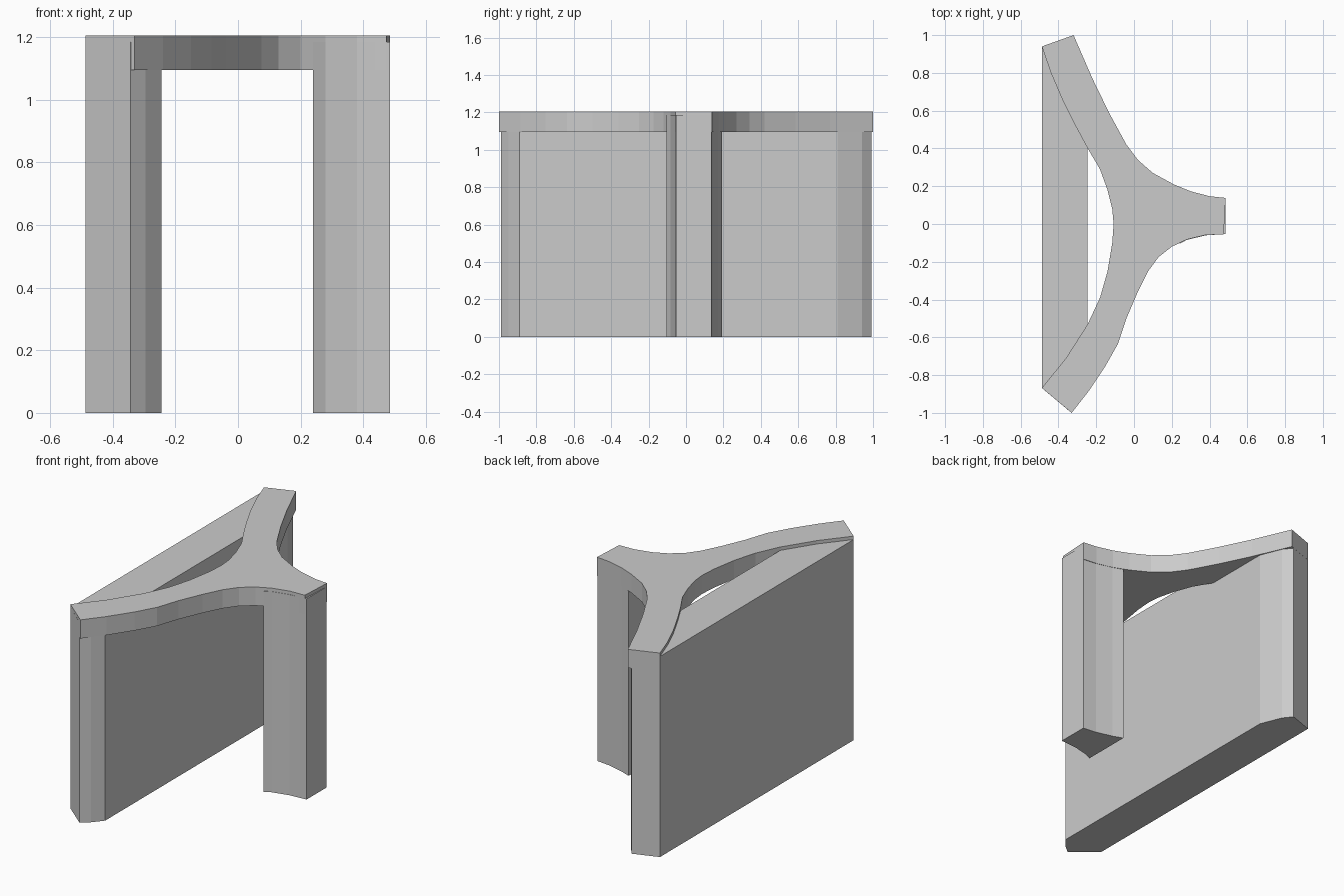
import bpy, bmesh


def extrude_outline(name, points, z0, z1):
    """Make a closed prism from a counter-clockwise plan outline."""
    bm = bmesh.new()
    base = bm.faces.new([bm.verts.new((x, y, z0)) for x, y in points])
    top = bmesh.ops.extrude_face_region(bm, geom=[base])["geom"]
    verts = [g for g in top if isinstance(g, bmesh.types.BMVert)]
    bmesh.ops.translate(bm, verts=verts, vec=(0, 0, z1 - z0))
    bmesh.ops.recalc_face_normals(bm, faces=bm.faces)
    mesh = bpy.data.meshes.new(name)
    bm.to_mesh(mesh)
    bm.free()
    obj = bpy.data.objects.new(name, mesh)
    bpy.context.collection.objects.link(obj)
    return obj


# Three-armed top: the outline goes round each arm end and each curved side
upper_curve = [(0.485, 0.138), (0.4, 0.147), (0.3, 0.173), (0.21, 0.21), (0.1, 0.27),
               (0.02, 0.34), (-0.04, 0.42), (-0.13, 0.585), (-0.22, 0.77), (-0.32, 1.0)]
back_curve = [(-0.488, 0.94), (-0.44, 0.80), (-0.38, 0.66), (-0.31, 0.52), (-0.245, 0.40),
              (-0.18, 0.29), (-0.14, 0.18), (-0.115, 0.08), (-0.108, 0.0), (-0.115, -0.1),
              (-0.14, -0.25), (-0.18, -0.39), (-0.245, -0.53), (-0.36, -0.71), (-0.488, -0.868)]
lower_curve = [(-0.33, -1.0), (-0.24, -0.885), (-0.15, -0.75), (-0.085, -0.635),
               (-0.04, -0.5), (0.02, -0.36), (0.075, -0.25), (0.13, -0.175),
               (0.2, -0.12), (0.28, -0.082), (0.38, -0.058), (0.475, -0.055)]
extrude_outline("top_slab", upper_curve + back_curve + lower_curve, 1.095, 1.205)

# Wide panel leg joining the two long arms
panel = [(-0.488, -0.868), (-0.343, -0.99), (-0.295, -0.95), (-0.245, -0.89),
         (-0.245, 0.81), (-0.298, 0.94), (-0.34, 0.992), (-0.488, 0.94)]
extrude_outline("panel_leg", panel, 0, 1.185)

# Narrow leg under the short arm, flared along the arm's curves
narrow = [(0.24, 0.193), (0.24, -0.105), (0.28, -0.084), (0.38, -0.06),
          (0.485, -0.053), (0.485, 0.135), (0.4, 0.145), (0.3, 0.171)]
extrude_outline("narrow_leg", narrow, 0, 1.185)
